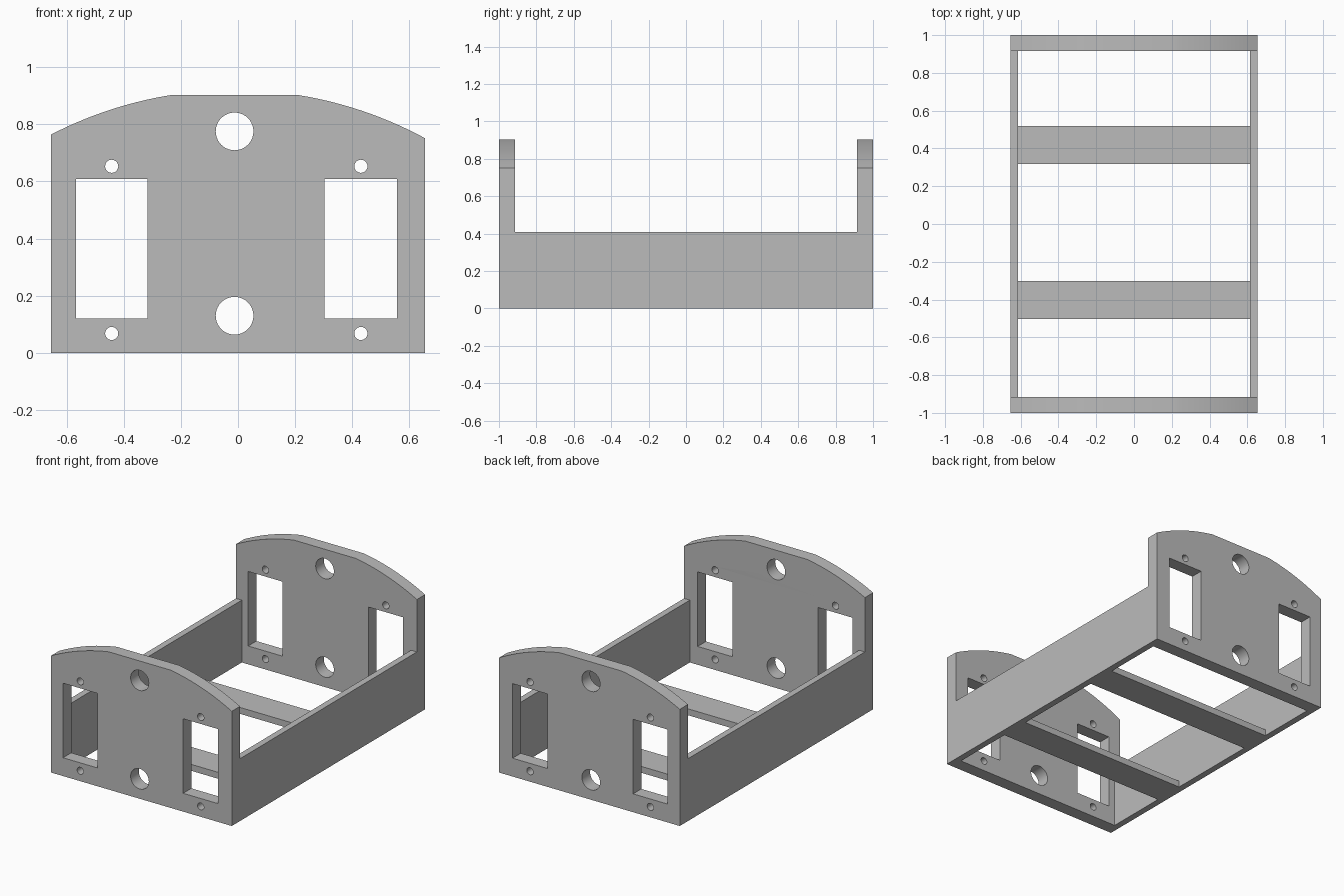
import bpy, bmesh, math
from mathutils import Matrix

cube = bpy.data.objects.get("Cube")
if cube:
    bpy.data.objects.remove(cube, do_unlink=True)

GREY = (0.5, 0.5, 0.5, 1.0)
material = bpy.data.materials.new("plain grey")
material.use_nodes = True
material.diffuse_color = GREY
material.node_tree.nodes["Principled BSDF"].inputs["Base Color"].default_value = GREY

HALF_X = 0.655      # half width of the frame
PLATE = 0.085       # end plate thickness
WALL = 0.042        # side wall and crossbar thickness
MID = -0.012        # centre line of the arch and holes


def link(name, mesh):
    obj = bpy.data.objects.new(name, mesh)
    bpy.context.collection.objects.link(obj)
    mesh.materials.clear()
    mesh.materials.append(material)
    return obj


def box(name, x0, x1, y0, y1, z0, z1):
    bm = bmesh.new()
    size = Matrix.Diagonal((x1 - x0, y1 - y0, z1 - z0, 1))
    move = Matrix.Translation(((x0 + x1) / 2, (y0 + y1) / 2, (z0 + z1) / 2))
    bmesh.ops.create_cube(bm, size=1, matrix=move @ size)
    mesh = bpy.data.meshes.new(name)
    bm.to_mesh(mesh)
    bm.free()
    return link(name, mesh)


def circle(x, z, r, n=40):
    return [(x + r * math.cos(math.tau * i / n), z + r * math.sin(math.tau * i / n))
            for i in range(n)]


def rectangle(x0, x1, z0, z1):
    return [(x0, z0), (x1, z0), (x1, z1), (x0, z1)]


def arch(x0, x1, n=14, radius=1.4, centre_z=-0.48):
    xs = [x0 + (x1 - x0) * i / n for i in range(n + 1)]
    return [(x, centre_z + math.sqrt(radius ** 2 - (x - MID) ** 2)) for x in xs]


# End plate outline: flat crown between two arched shoulders
outline = [(-HALF_X, 0), (HALF_X, 0)] + arch(HALF_X, 0.212) + arch(-0.236, -HALF_X)

# Openings: two windows, two large holes, four screw holes
loops = [outline, rectangle(-0.567, -0.317, 0.12, 0.608),
         rectangle(0.303, 0.556, 0.12, 0.608)]
loops += [circle(MID, z, 0.066) for z in (0.13, 0.775)]
loops += [circle(x, z, 0.023, 24) for x in (-0.442, 0.43) for z in (0.068, 0.653)]


def end_plate(name, y):
    # Fill the flat outline around its openings, then give it thickness
    curve = bpy.data.curves.new(name + " outline", "CURVE")
    curve.dimensions = "2D"
    curve.fill_mode = "BOTH"
    curve.extrude = PLATE / 2
    for points in loops:
        spline = curve.splines.new("POLY")
        spline.points.add(len(points) - 1)
        for p, (x, z) in zip(spline.points, points):
            p.co = (x, z, 0, 1)
        spline.use_cyclic_u = True
    helper = bpy.data.objects.new(name + " outline", curve)
    bpy.context.collection.objects.link(helper)
    graph = bpy.context.evaluated_depsgraph_get()
    mesh = bpy.data.meshes.new_from_object(helper.evaluated_get(graph))
    bpy.data.objects.remove(helper, do_unlink=True)
    mesh.name = name
    bm = bmesh.new()
    bm.from_mesh(mesh)
    bmesh.ops.remove_doubles(bm, verts=bm.verts, dist=0.0001)
    bm.transform(Matrix.Translation((0, y, 0)) @ Matrix.Rotation(math.pi / 2, 4, "X"))
    bmesh.ops.recalc_face_normals(bm, faces=bm.faces)
    bm.to_mesh(mesh)
    bm.free()
    obj = link(name, mesh)
    bpy.ops.object.select_all(action="DESELECT")
    obj.select_set(True)
    bpy.context.view_layer.objects.active = obj
    bpy.ops.object.shade_smooth_by_angle(angle=math.radians(20))


end_plate("front_plate", -1 + PLATE / 2)
end_plate("back_plate", 1 - PLATE / 2)

# Low side walls between the plates
inner_x, inner_y = HALF_X - WALL, 1 - PLATE
box("left_wall", inner_x, HALF_X, -inner_y, inner_y, 0, 0.408)
box("right_wall", -HALF_X, -inner_x, -inner_y, inner_y, 0, 0.408)

# Flat crossbars along the floor
box("front_crossbar", -inner_x, inner_x, -0.503, -0.302, 0, WALL)
box("back_crossbar", -inner_x, inner_x, 0.318, 0.519, 0, WALL)
